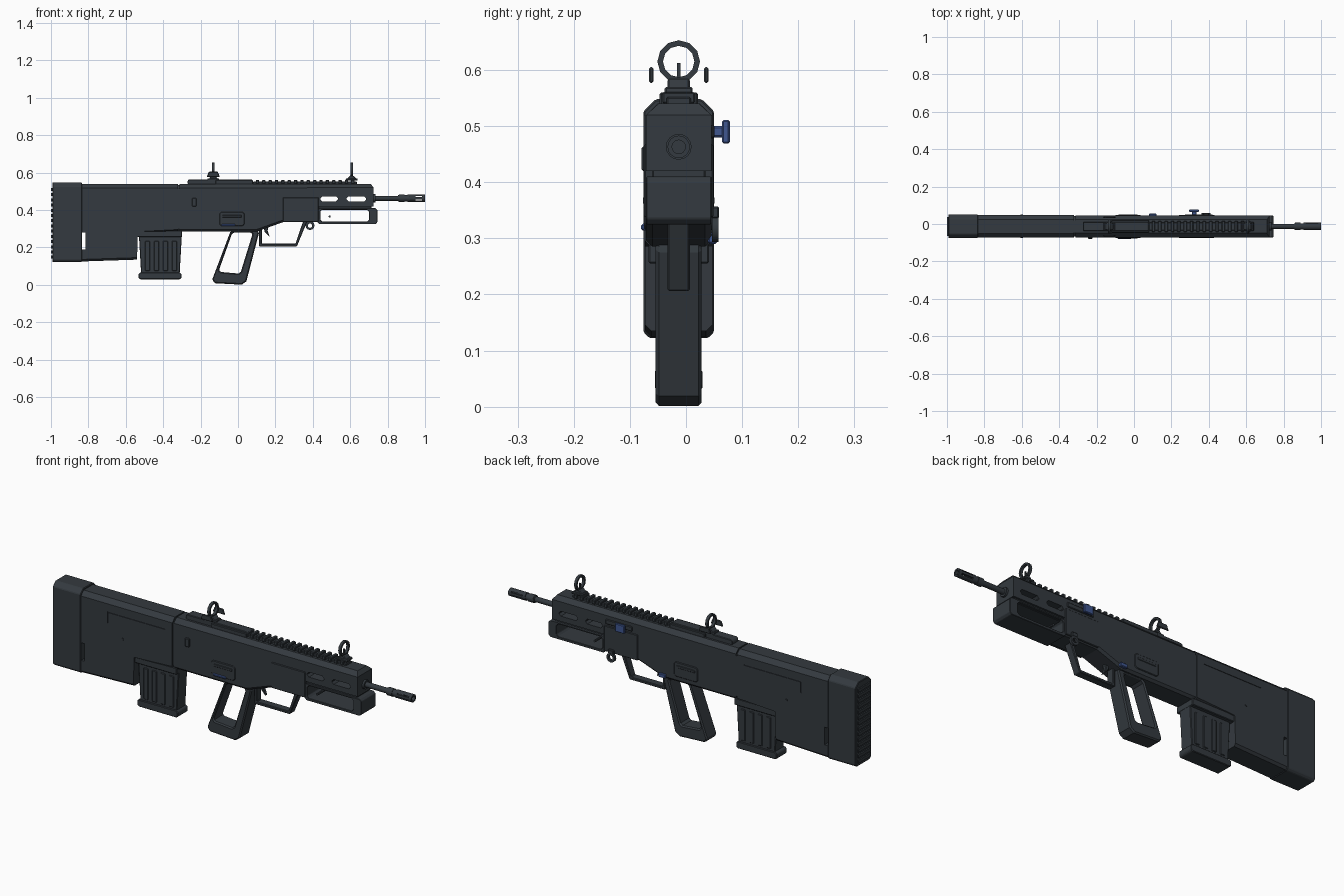
import bpy, bmesh, math
from mathutils import Matrix, Vector

if "Cube" in bpy.data.objects:
    bpy.data.objects.remove(bpy.data.objects["Cube"], do_unlink=True)

MIDDLE = -.013   # centre plane of the body
HALF = .06       # half thickness of the body
TOP = .54        # upper edge of the body
BORE = .463      # height of the barrel axis
EDGE = .003      # small softened edge
SHOULDER = .022  # long chamfer along the top
SIDES = (-1, 1)


def material(name, *rgb):
    mat = bpy.data.materials.new(name)
    mat.use_nodes = True
    mat.diffuse_color = (*rgb, 1)
    mat.node_tree.nodes["Principled BSDF"].inputs["Base Color"].default_value = mat.diffuse_color
    return mat


GUNMETAL = material("dark gunmetal", .034, .042, .05)
BLUE = material("control blue", .05, .095, .28)


def finish(name, mesh_data, mat):
    bmesh.ops.recalc_face_normals(mesh_data, faces=mesh_data.faces)
    mesh = bpy.data.meshes.new(name)
    mesh_data.to_mesh(mesh)
    mesh_data.free()
    mesh.materials.append(mat)
    part = bpy.data.objects.new(name, mesh)
    bpy.context.collection.objects.link(part)
    return part


def bevel(mesh_data, size, rule):
    edges = [edge for edge in mesh_data.edges if rule(*(vert.co for vert in edge.verts))]
    bmesh.ops.bevel(mesh_data, geom=edges, offset=size, offset_type="OFFSET",
                    segments=1, profile=.5, affect="EDGES")


def cut(part, cutters):
    for cutter in cutters:
        cutter.hide_render = True
        boolean = part.modifiers.new("cut", "BOOLEAN")
        boolean.operation, boolean.solver, boolean.object = "DIFFERENCE", "EXACT", cutter
        bpy.context.view_layer.objects.active = part
        bpy.ops.object.modifier_apply(modifier=boolean.name)
        bpy.data.objects.remove(cutter, do_unlink=True)


def prism(name, profile, half, y=MIDDLE, mat=GUNMETAL, soft=EDGE, corner=0, chamfer=False, holes=()):
    """Side profile in x and z, extruded across y, with optional chamfers and cuts."""
    solid = bmesh.new()
    face = solid.faces.new([solid.verts.new((x, y - half, z)) for x, z in profile])
    extruded = bmesh.ops.extrude_face_region(solid, geom=[face])["geom"]
    moved = [item for item in extruded if isinstance(item, bmesh.types.BMVert)]
    bmesh.ops.translate(solid, vec=(0, 2 * half, 0), verts=moved)
    heights = [z for x, z in profile]
    high, middle = max(heights), (max(heights) + min(heights)) / 2
    if corner:
        bevel(solid, corner, lambda a, b: abs(a.y - b.y) > half)
    if chamfer:
        bevel(solid, SHOULDER, lambda a, b: min(a.z, b.z) > high - EDGE and a.y == b.y)
        bevel(solid, SHOULDER / 2, lambda a, b: max(a.z, b.z) < middle and a.y == b.y
              and abs(a.x - b.x) > abs(a.z - b.z))
    part = finish(name, solid, mat)
    cut(part, holes)
    if soft:
        modifier = part.modifiers.new("soft edges", "BEVEL")
        modifier.width, modifier.segments = soft, 1
        modifier.limit_method, modifier.angle_limit = "ANGLE", math.radians(40)
    return part


def box(name, left, right, low, high, half, *args, **options):
    corners = [(left, low), (right, low), (right, high), (left, high)]
    return prism(name, corners, half, *args, **options)


def taper(name, x, low, high, wide, narrow, half, *args, **options):
    """Trapezoid centred on x, wide below and narrow above."""
    corners = [(x - wide, low), (x + wide, low), (x + narrow, high), (x - narrow, high)]
    return prism(name, corners, half, *args, **options)


def slot(left, right, low, high, corner=.01):
    return box("slot_cutter", left, right, low, high, half=.2, soft=0, corner=corner)


def tube(name, start, end, outer, inner=0, at=(0, MIDDLE, BORE), across=False, sides=16):
    """Round part along x, or along y when across; solid when inner is zero."""
    profile = [(start, inner), (start, outer), (end, outer), (end, inner)]
    if inner:
        profile.append(profile[0])
    solid = bmesh.new()
    verts = [solid.verts.new((along, 0, radius)) for along, radius in profile]
    edges = [solid.edges.new(pair) for pair in zip(verts, verts[1:])]
    bmesh.ops.spin(solid, geom=verts + edges, cent=(0, 0, 0), axis=(1, 0, 0),
                   angle=math.tau, steps=sides)
    bmesh.ops.remove_doubles(solid, verts=solid.verts, dist=.0001)
    if across:
        bmesh.ops.rotate(solid, verts=solid.verts, matrix=Matrix.Rotation(math.pi / 2, 3, "Z"))
    bmesh.ops.translate(solid, verts=solid.verts, vec=Vector(at))
    part = finish(name, solid, GUNMETAL)
    bpy.ops.object.select_all(action="DESELECT")
    part.select_set(True)
    bpy.context.view_layer.objects.active = part
    bpy.ops.object.shade_smooth_by_angle(angle=math.radians(35))
    return part


# Butt pad with a ribbed rear face
box("butt_pad", -.993, -.835, .122, TOP + .008, HALF + EDGE, chamfer=True)
rib_count = 14
for i in range(rib_count):
    low = .14 + .39 * i / rib_count
    box("butt_rib", -1, -.98, low, low + .016, HALF - .01, soft=0)

# Stock with sling slot and shallow panel grooves
grooves = []
for side in SIDES:
    face_y = MIDDLE + side * HALF
    grooves.append(box("groove", -.68, -.36, .474, .479, EDGE, face_y, soft=0))
    grooves.append(box("groove", -.686, -.68, .42, .479, EDGE, face_y, soft=0))
    tube("stock_pin", -EDGE, EDGE, outer=.006, at=(-.6, face_y, .36), across=True, sides=8)
stock_profile = [(-.84, .125), (-.54, .135), (-.535, .285), (-.32, .285), (-.32, TOP), (-.84, TOP)]
prism("stock", stock_profile, HALF, chamfer=True, soft=0,
      holes=[slot(-.834, -.815, .19, .28, corner=0)] + grooves)
box("receiver_seam", -.33, -.3, .29, TOP - .007, HALF - .005, chamfer=True)

# Receiver and upper handguard with two open slots
receiver_profile = [(-.313, .285), (.1, .285), (.24, .335), (.43, .335), (.43, .42),
                    (.725, .42), (.725, TOP - .02), (.71, TOP), (-.313, TOP)]
prism("receiver", receiver_profile, HALF - .002, chamfer=True, soft=0,
      holes=[slot(.44, .535, .447, .472), slot(.58, .685, .447, .472)])

# Lower handguard frame
box("handguard_gap", .43, .715, .4, .43, HALF - .012)
box("lower_handguard", .425, .745, .325, .41, HALF - .002, corner=.01,
    holes=[slot(.44, .7, .338, .402)])
tube("handguard_pin", -.05, .05, outer=.006, at=(.49, MIDDLE, .366), across=True, sides=8)

# Raised plates on both sides
for side in SIDES:
    face_y = MIDDLE + side * (HALF - .002)
    box("handguard_plate", .24, .43, .337, .468, .004, face_y)
    box("receiver_panel", -.1, .035, .315, .39, .004, face_y, corner=.01)
    box("panel_ridge", -.085, .02, .36, .375, .006, face_y)

# Small controls
box("side_tab", -.245, -.222, .42, .464, .006, MIDDLE - HALF)
box("bolt_release", -.088, -.015, .314, .326, .007, MIDDLE - HALF, BLUE)
box("safety_lever", .08, .12, .29, .31, .008, MIDDLE + HALF, BLUE)
box("charging_track", .27, .42, .478, .502, .004, MIDDLE + HALF)
box("charging_stem", .31, .335, .48, .5, .012, .056, BLUE)
box("charging_knob", .295, .347, .469, .511, .007, .071, BLUE)

# Sling loop
loop_y = .052
tube("sling_loop", -.006, .006, outer=.024, inner=.012, at=(.385, loop_y, .317), across=True, sides=12)
box("sling_mount", .37, .4, .335, .357, .007, loop_y)

# Barrel and muzzle
tube("barrel_collar", .715, .735, outer=.023)
tube("barrel", .7, .95, outer=.0135)
tube("muzzle_collar", .86, .89, outer=.02)
tube("muzzle_neck", .855, .91, outer=.017)
muzzle = tube("muzzle", .905, 1, outer=.02, inner=.012)
cut(muzzle, [slot(.92, .985, BORE + side * .009 - EDGE, BORE + side * .009 + EDGE, corner=0)
             for side in SIDES])

# Top cover and toothed rail
box("top_cover", -.27, .08, TOP - .005, .564, .025, corner=.008)
box("top_cover_wide", -.12, .08, TOP - .005, .56, .034)
box("rail", .08, .635, TOP - .005, .552, .022)
for i in range(16):
    start = .095 + .034 * i
    box("rail_tooth", start, start + .018, TOP, .561, .029)

# Ring sights
for label, x in (("rear", -.132), ("front", .608)):
    taper(label + "_sight_foot", x, .558, .57, .033, .03, half=.025)
    taper(label + "_sight_base", x, .565, .584, .026, .01, half=.02)
    tube(label + "_sight_ring", -.007, .007, outer=.038, inner=.028, at=(x, MIDDLE, .615), sides=12)
box("front_sight_post", .605, .611, .58, .612, EDGE, soft=0)
for side in SIDES:
    taper("rear_sight_wing", -.132, .577, .605, .035, .024, .004, MIDDLE + side * .049)

# Trigger guard and trigger
guard_opening = [(.127, .36), (.127, .22), (.307, .22), (.355, .36)]
prism("trigger_guard", [(.113, .34), (.113, .206), (.315, .206), (.37, .34)], half=.02,
      holes=[prism("guard_cutter", guard_opening, half=.1, soft=0)])
prism("trigger", [(.135, .32), (.165, .32), (.158, .29), (.17, .255), (.142, .285)], half=.01)

# Loop grip
grip_opening = [(-.105, .07), (.012, .06), (.08, .28), (-.03, .28)]
prism("grip", [(-.145, .01), (.04, 0), (.118, .3), (-.035, .3)], half=.041, soft=.007, corner=.02,
      holes=[prism("grip_cutter", grip_opening, half=.1, soft=0, corner=.01)])

# Magazine, narrower below, with ribs and base
box("magazine_well_lip", -.538, -.3, .255, .29, HALF - .006)
taper("magazine", -.415, .06, .27, .103, .115, half=.036)
for i in range(4):
    start = -.497 + .048 * i
    box("magazine_rib", start, start + .026, .075, .235, .04)
box("magazine_base", -.532, -.302, .03, .066, .042, corner=.008)
